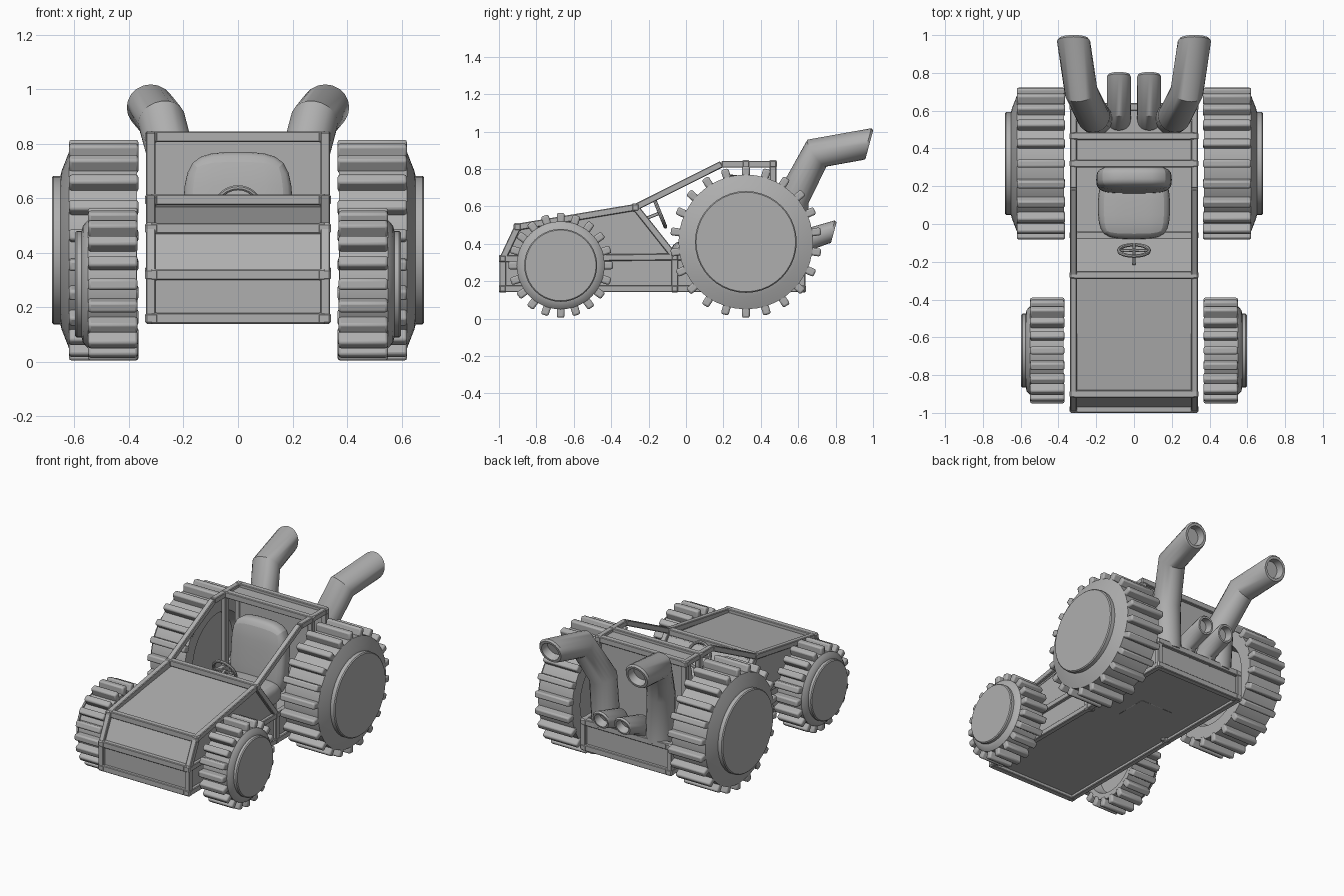
import bpy, bmesh, math
from mathutils import Vector, Matrix

cube = bpy.data.objects.get("Cube")
if cube:
    bpy.data.objects.remove(cube)

grey = bpy.data.materials.new("plain grey")
grey.use_nodes = True
colour = (0.43, 0.43, 0.43, 1)
grey.diffuse_color = colour
grey.node_tree.nodes["Principled BSDF"].inputs["Base Color"].default_value = colour


def finish(bm, name, bevel=0, smooth=True, segments=1):
    bmesh.ops.recalc_face_normals(bm, faces=bm.faces)
    mesh = bpy.data.meshes.new(name)
    bm.to_mesh(mesh)
    bm.free()
    mesh.materials.append(grey)
    ob = bpy.data.objects.new(name, mesh)
    bpy.context.collection.objects.link(ob)
    if bevel:
        mod = ob.modifiers.new("bevel", "BEVEL")
        mod.width, mod.segments = bevel, segments
    if smooth:
        bpy.ops.object.select_all(action="DESELECT")
        ob.select_set(True)
        bpy.context.view_layer.objects.active = ob
        bpy.ops.object.shade_smooth_by_angle(angle=math.radians(40))
    return ob


def box(bm, centre, size, rot=Matrix()):
    m = Matrix.Translation(centre) @ rot @ Matrix.Diagonal((*size, 1))
    bmesh.ops.create_cube(bm, size=1, matrix=m)


def bar(bm, a, b, width):
    a, b = Vector(a), Vector(b)
    rot = (b - a).to_track_quat("Z", "X").to_matrix().to_4x4()
    box(bm, (a + b) / 2, (width, width, (b - a).length), rot)


def prism(bm, points, x0, x1):
    """Extrude a side outline, given as (y, z), from x0 to x1."""
    rings = [[bm.verts.new((x, y, z)) for y, z in points] for x in (x0, x1)]
    bm.faces.new(rings[0])
    bm.faces.new(rings[1])
    for i in range(len(points)):
        j = (i + 1) % len(points)
        bm.faces.new((rings[0][i], rings[0][j], rings[1][j], rings[1][i]))


# Frame joints in side view
P = dict(A=(-.98, .16), B=(-.98, .32), C=(-.90, .49), D=(-.27, .595), E=(-.06, .33),
         F=(.19, .826), G=(.465, .826), H=(.465, .33), I=(.62, .33), J=(.62, .16),
         K=(-.06, .16), R=(.32, .826), S=(.32, .33))
HALF = .32

# Tubular frame: side bars, cross bars and chunky joints
bm = bmesh.new()
for s in (-1, 1):
    for a, b in "AB BC CD DF FG GH HI IJ JA DE BE KE EH RS".split():
        bar(bm, (s * HALF, *P[a]), (s * HALF, *P[b]), .036)
for k in "ABCDERGHIJ":
    bar(bm, (-HALF, *P[k]), (HALF, *P[k]), .04)
finish(bm, "frame_bars", .004, False)

bm = bmesh.new()
for s in (-1, 1):
    for k, (y, z) in P.items():
        if k not in "FS":
            box(bm, (s * (HALF - .004), y, z), (.05, .042, .042))
            box(bm, (s * (HALF - .025), y, z), (.04, .03, .03),
                Matrix.Rotation(math.pi / 4, 4, "X"))
finish(bm, "frame_joints", .008, False)


# Body panels set inside the frame
def panel(name, a, b, inset=0):
    a, b = Vector(a), Vector(b)
    d = (b - a).normalized()
    inward = Vector((d.y, -d.x))
    near, far = inward * (inset - .005), inward * (inset + .005)
    pm = bmesh.new()
    prism(pm, [a + near, b + near, b + far, a + far], -HALF, HALF)
    finish(pm, name)


for name, pair in dict(nose_lower_panel="AB", nose_upper_panel="BC", firewall="DE",
                       roof_panel="RG", back_panel="GH", engine_shelf="HI",
                       tail_panel="IJ", floor_panel="JA").items():
    panel(name, P[pair[0]], P[pair[1]], .006)
panel("hood_panel", (-.90, .48), (-.25, .565))

for s, side in ((1, "left"), (-1, "right")):
    for part, keys in (("front", "ABCDEK"), ("rear", "KEIJ")):
        bm = bmesh.new()
        prism(bm, [P[k] for k in keys], s * .305, s * .317)
        finish(bm, f"{side}_{part}_side_panel", smooth=False)


# Seat
def cushion(name, centre, size, tilt=0):
    sm = bmesh.new()
    box(sm, centre, size, Matrix.Rotation(tilt, 4, "X"))
    bmesh.ops.subdivide_edges(sm, edges=sm.edges, cuts=1, use_grid_fill=True)
    ob = finish(sm, name)
    sub = ob.modifiers.new("round", "SUBSURF")
    sub.levels = sub.render_levels = 2


cushion("seat_cushion", (0, .09, .34), (.38, .34, .16))
cushion("seat_back", (0, .235, .53), (.40, .13, .48), -.08)
bm = bmesh.new()
box(bm, (0, .11, .22), (.26, .24, .12))
finish(bm, "seat_base", .01)


# Swept round pipe whose mouth is cut to face back and slightly down
def pipe(bm, path, radius, sides=20):
    path = [Vector(p) for p in path]
    mouth = Vector((0, .96, -.26)).normalized()
    rings = []

    def ring(centre, direction, r):
        up = direction.cross(Vector((1, 0, 0))).normalized()
        side = up.cross(direction).normalized()
        rings.append([bm.verts.new(centre + r * (math.cos(t) * side + math.sin(t) * up))
                      for t in (2 * math.pi * i / sides for i in range(sides))])

    for i, p in enumerate(path[:-1]):
        after = (path[i + 1] - p).normalized()
        before = (p - path[i - 1]).normalized() if i else after
        ring(p, (before + after).normalized(), radius)
    for depth, scale in ((.012, 1), (0, .9), (0, .72), (.05, .62)):
        ring(path[-1] - mouth * depth, mouth, radius * scale)
    for a, b in zip(rings, rings[1:]):
        for i in range(sides):
            j = (i + 1) % sides
            bm.faces.new((a[i], a[j], b[j], b[i]))
    bm.faces.new(rings[0])
    bm.faces.new(rings[-1])


# Exhausts
for s, side in ((1, "left"), (-1, "right")):
    bm = bmesh.new()
    pipe(bm, [(s * .20, .56, .33), (s * .215, .57, .64), (s * .28, .70, .885),
              (s * .32, .98, .93)], .088)
    finish(bm, f"{side}_tall_exhaust")
    bm = bmesh.new()
    pipe(bm, [(s * .08, .55, .31), (s * .08, .61, .41), (s * .08, .79, .46)], .064)
    finish(bm, f"{side}_short_exhaust")

# Steering wheel: rim, spokes and column
tilt = Matrix.Translation((0, -.14, .565)) @ Matrix.Rotation(math.radians(112), 4, "X")
bpy.ops.mesh.primitive_torus_add(major_radius=.08, minor_radius=.01,
                                 major_segments=24, minor_segments=8)
rim = bpy.context.object
rim.name = "steering_rim"
rim.matrix_world = tilt
rim.data.materials.append(grey)
bpy.ops.object.shade_smooth_by_angle(angle=math.radians(40))
bm = bmesh.new()
for deg in (0, 180, 270):
    t = math.radians(deg)
    bar(bm, tilt @ Vector((0, 0, 0)), tilt @ Vector((.08 * math.cos(t), .08 * math.sin(t), 0)), .014)
bar(bm, tilt @ Vector((0, 0, -.01)), tilt @ Vector((0, 0, .08)), .018)
finish(bm, "steering_column", .003)


# Wheels: lathed tyre with a raised hub, plus tread bars
def wheel(name, side, y, z, radius, hub, x0, x1, hub_x, count):
    place = Matrix.Translation((0, y, z))
    core = radius - .045
    mid = (hub_x + x1) / 2
    outline = [(x0 + .07, 0), (x0 + .07, hub * .9), (x0 + .005, hub), (x0 + .005, core),
               (x1, core), (mid - .005, hub + .02), (mid, hub), (hub_x - .006, hub),
               (hub_x, hub - .006), (hub_x, 0)]
    wm = bmesh.new()
    verts = [wm.verts.new((side * x, r, 0)) for x, r in outline]
    edges = [wm.edges.new(e) for e in zip(verts, verts[1:])]
    bmesh.ops.spin(wm, geom=verts + edges, cent=(0, 0, 0), axis=(1, 0, 0),
                   angle=2 * math.pi, steps=40)
    bmesh.ops.remove_doubles(wm, verts=wm.verts, dist=.0005)
    wm.transform(place)
    finish(wm, name + "_tyre")
    tm = bmesh.new()
    for i in range(count):
        spin = place @ Matrix.Rotation(2 * math.pi * i / count, 4, "X")
        box(tm, spin @ Vector((side * (x0 + x1) / 2, 0, radius - .03)),
            (x1 - x0, .042, .06), spin.to_3x3().to_4x4())
    finish(tm, name + "_tread", .01, segments=2)


for s, side in ((1, "left"), (-1, "right")):
    wheel(f"{side}_front_wheel", s, -.67, .285, .28, .195, .368, .55, .597, 20)
    wheel(f"{side}_rear_wheel", s, .32, .41, .405, .272, .365, .62, .683, 22)
